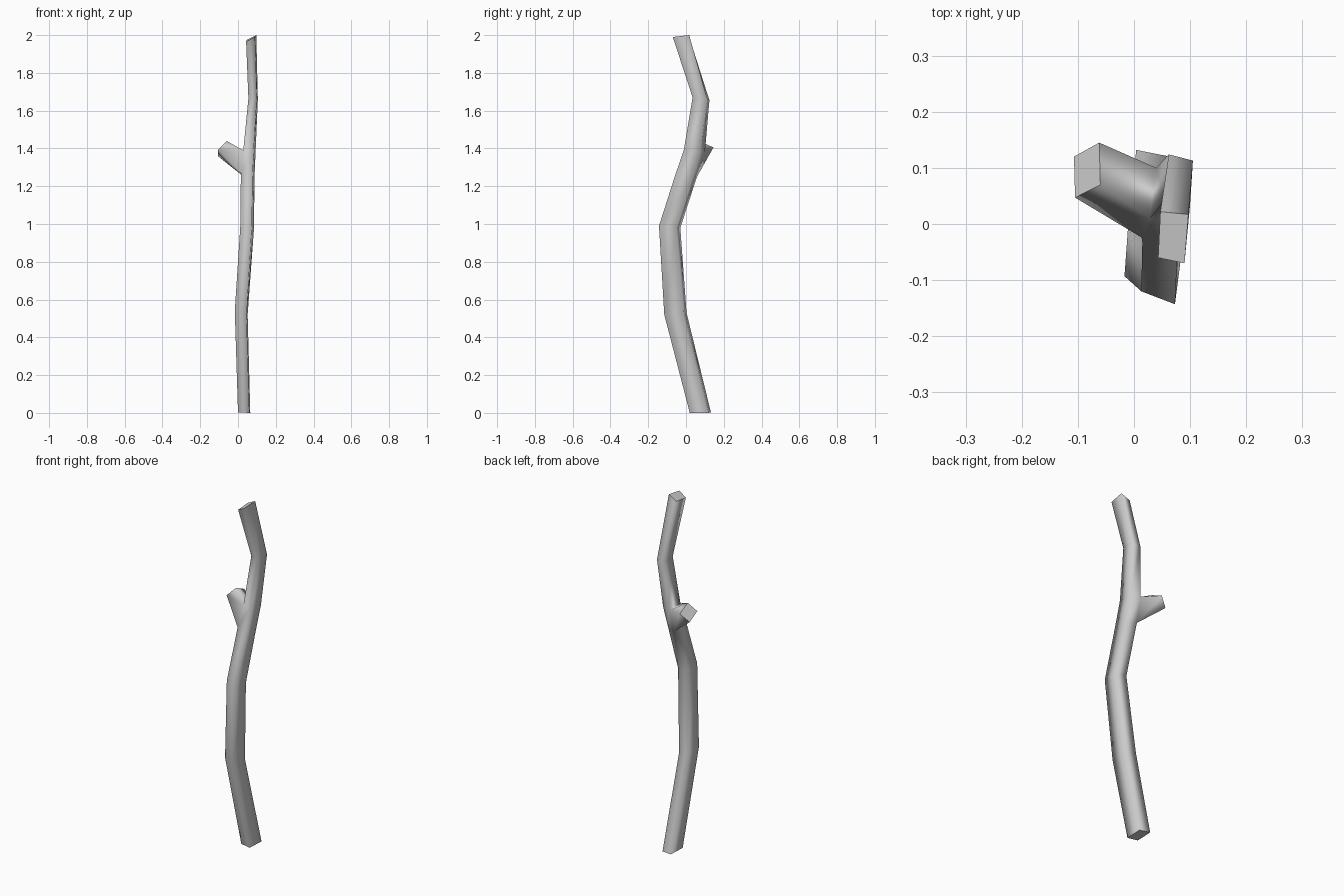
import bpy, bmesh

# Four-sided trunk rings: front-left, front-right, back-right, back-left
rings = [
    [(0.00, 0.03, 0.003), (0.06, 0.02, 0), (0.065, 0.12, 0), (0.004, 0.132, 0.003)],
    [(-0.017, -0.093, 0.54), (0.045, -0.115, 0.52), (0.051, -0.01, 0.52), (-0.01, 0.003, 0.53)],
    [(0.013, -0.12, 1.0), (0.073, -0.143, 0.99), (0.085, -0.05, 0.98), (0.025, -0.03, 0.98)],
    [(0.015, -0.025, 1.27), (0.077, -0.06, 1.25), (0.087, 0.035, 1.24), (0.03, 0.058, 1.25)],
    [(0.028, 0.01, 1.39), (0.083, -0.012, 1.39), (0.093, 0.075, 1.38), (0.04, 0.1, 1.38)],
    [(0.055, 0.042, 1.665), (0.1, 0.035, 1.67), (0.105, 0.113, 1.66), (0.062, 0.124, 1.655)],
    [(0.043, -0.06, 1.965), (0.09, -0.07, 1.99), (0.097, 0.017, 2.0), (0.047, 0.022, 1.975)],
]
# Cut end of the side twig: lower-front, lower-back, upper-back, upper-front
twig_end = [(-0.105, 0.047, 1.395), (-0.107, 0.12, 1.36), (-0.062, 0.145, 1.405), (-0.06, 0.07, 1.44)]
TWIG = 3

bm = bmesh.new()


def ring(points):
    return [bm.verts.new(p) for p in points]


def tube(a, b, skip=None):
    for i in range(4):
        if i != skip:
            j = (i + 1) % 4
            f = bm.faces.new((a[i], a[j], b[j], b[i]))
            f.smooth = True


def cap(loop):
    f = bm.faces.new(loop)
    for e in f.edges:
        e.smooth = False


# Trunk, with an opening on the left where the twig grows out
trunk = [ring(r) for r in rings]
for k in range(len(trunk) - 1):
    tube(trunk[k], trunk[k + 1], 3 if k == TWIG else None)
cap(trunk[0])
cap(trunk[-1])

# Side twig
lo, hi = trunk[TWIG], trunk[TWIG + 1]
end = ring(twig_end)
tube([lo[0], lo[3], hi[3], hi[0]], end)
cap(end)

bmesh.ops.recalc_face_normals(bm, faces=bm.faces)
mesh = bpy.data.meshes.new("wooden_stick")
bm.to_mesh(mesh)
bm.free()
bpy.context.collection.objects.link(bpy.data.objects.new("wooden_stick", mesh))
